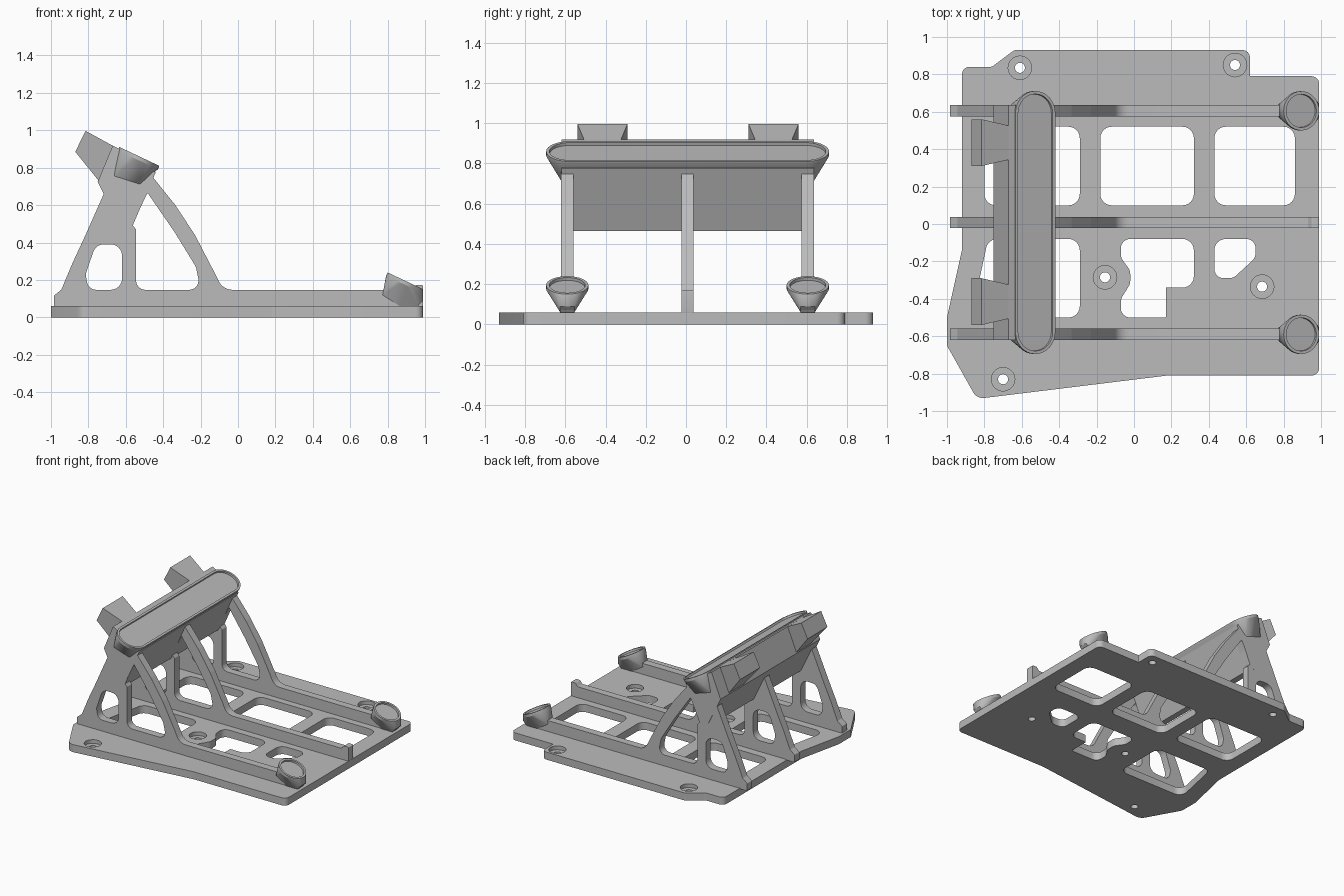
import bpy, bmesh, math
from mathutils import Vector

cube = bpy.data.objects.get("Cube")
if cube:
    bpy.data.objects.remove(cube, do_unlink=True)

grey = bpy.data.materials.new("plain grey")
grey.use_nodes = True
grey.diffuse_color = (0.5, 0.5, 0.5, 1)
grey.node_tree.nodes["Principled BSDF"].inputs["Base Color"].default_value = (0.5, 0.5, 0.5, 1)

PLATE = 0.06
RIB_Y = (0.605, 0.008, -0.59)
TILT = math.radians(25.3)


def finish(ob):
    ob.data.materials.clear()
    ob.data.materials.append(grey)
    bpy.ops.object.select_all(action='DESELECT')
    ob.select_set(True)
    bpy.context.view_layer.objects.active = ob
    bpy.ops.object.shade_smooth_by_angle(angle=math.radians(22))


def mesh_object(name, bm):
    bmesh.ops.recalc_face_normals(bm, faces=bm.faces)
    me = bpy.data.meshes.new(name)
    bm.to_mesh(me)
    bm.free()
    ob = bpy.data.objects.new(name, me)
    bpy.context.collection.objects.link(ob)
    return ob


def rounded(points, radius):
    """Round the corners of a closed outline; a third value overrides the radius."""
    out = []
    for i, p in enumerate(points):
        c = Vector(p[:2])
        a = Vector(points[i - 1][:2]) - c
        b = Vector(points[(i + 1) % len(points)][:2]) - c
        r = p[2] if len(p) > 2 else radius
        turn = a.angle(b)
        if r == 0 or turn > 3.1:
            out.append(c)
            continue
        t = min(r / math.tan(turn / 2), a.length * 0.49, b.length * 0.49)
        s, e = c + a.normalized() * t, c + b.normalized() * t
        for k in range(7):
            f = k / 6
            # Weighted curve that follows a circular arc
            w = math.sin(turn / 2)
            q0, q1, q2 = (1 - f) ** 2, 2 * f * (1 - f) * w, f * f
            out.append((s * q0 + c * q1 + e * q2) / (q0 + q1 + q2))
    return out


def circle(x, y, r, n=24):
    return [(x + r * math.cos(2 * math.pi * k / n), y + r * math.sin(2 * math.pi * k / n)) for k in range(n)]


def rect(x0, x1, y0, y1):
    return [(x0, y0), (x1, y0), (x1, y1), (x0, y1)]


def slab(name, loops, thickness):
    """Extrude an outline with holes about its own plane."""
    cu = bpy.data.curves.new(name, 'CURVE')
    cu.dimensions, cu.fill_mode, cu.extrude = '2D', 'BOTH', thickness / 2
    for loop in loops:
        sp = cu.splines.new('POLY')
        sp.points.add(len(loop) - 1)
        for pt, p in zip(sp.points, loop):
            pt.co = (p[0], p[1], 0, 1)
        sp.use_cyclic_u = True
    ob = bpy.data.objects.new(name, cu)
    bpy.context.collection.objects.link(ob)
    bpy.ops.object.select_all(action='DESELECT')
    ob.select_set(True)
    bpy.context.view_layer.objects.active = ob
    bpy.ops.object.convert(target='MESH')
    ob = bpy.context.view_layer.objects.active
    bm = bmesh.new()
    bm.from_mesh(ob.data)
    bmesh.ops.remove_doubles(bm, verts=bm.verts, dist=0.0001)
    bmesh.ops.recalc_face_normals(bm, faces=bm.faces)
    bm.to_mesh(ob.data)
    bm.free()
    return ob


# Base plate with windows and screw holes
outline = rounded([(-0.92, 0.84), (-0.76, 0.84), (-0.64, 0.93), (0.62, 0.93), (0.62, 0.79, 0.005),
                   (0.99, 0.79), (0.99, -0.81), (0.18, -0.81), (-0.84, -0.935, 0.06),
                   (-1.0, -0.65), (-1.0, -0.5), (-0.92, -0.14)], 0.04)
windows = [rect(-0.8, -0.29, 0.1, 0.52), rect(-0.18, 0.32, 0.1, 0.52), rect(0.43, 0.86, 0.1, 0.52),
           [(-0.87, -0.5), (-0.29, -0.5), (-0.29, -0.08), (-0.78, -0.08)],
           [(0.32, -0.08), (-0.07, -0.08), (-0.07, -0.18), (-0.02, -0.25), (-0.02, -0.32),
            (-0.07, -0.4), (-0.07, -0.5), (0.17, -0.5, 0.005), (0.17, -0.34, 0.005), (0.32, -0.34)],
           [(0.43, -0.08), (0.43, -0.29), (0.53, -0.29), (0.65, -0.18), (0.65, -0.08)]]
screws = [(-0.61, 0.835), (0.54, 0.85), (-0.155, -0.285), (0.685, -0.335), (-0.7, -0.83)]
base = slab("base_plate", [outline] + [rounded(w, 0.06) for w in windows]
            + [circle(x, y, 0.027) for x, y in screws], PLATE)
base.location.z = PLATE / 2

# Screw head recesses
bm = bmesh.new()
for x, y in screws:
    top = [bm.verts.new((px, py, 0.1)) for px, py in circle(x, y, 0.063)]
    low = [bm.verts.new((px, py, 0.03)) for px, py in circle(x, y, 0.063)]
    bm.faces.new(top)
    bm.faces.new(low[::-1])
    for i in range(len(top)):
        bm.faces.new((top[i - 1], low[i - 1], low[i], top[i]))
cutter = mesh_object("screw_recess_cutter", bm)
cutter.hide_render = True
cutter.hide_set(True)
mod = base.modifiers.new("recesses", 'BOOLEAN')
mod.operation, mod.solver, mod.object = 'DIFFERENCE', 'EXACT', cutter
bpy.context.view_layer.objects.active = base
bpy.ops.object.modifier_apply(modifier=mod.name)
bpy.data.objects.remove(cutter, do_unlink=True)
finish(base)

# Three upright ribs with triangular frames
rib_back = [(-0.985, 0.055), (-0.985, 0.115), (-0.945, 0.147), (-0.885, 0.29), (-0.82, 0.43), (-0.72, 0.655),
            (-0.7, 0.73), (-0.65, 0.8), (-0.5, 0.78)]
rib_arm = [(-0.452, 0.746), (-0.335, 0.6), (-0.23, 0.44), (-0.126, 0.24), (-0.08, 0.147, 0.08)]
small_window = rounded([(-0.8, 0.147), (-0.62, 0.147), (-0.62, 0.39), (-0.76, 0.39), (-0.815, 0.23)], 0.06)
large_window = rounded([(-0.484, 0.666, 0.004), (-0.565, 0.495, 0.004), (-0.545, 0.47, 0.01), (-0.545, 0.147, 0.05),
                        (-0.2, 0.147, 0.05), (-0.225, 0.27, 0.05), (-0.34, 0.457)], 0)
for name, y in zip(("left_rib", "middle_rib", "right_rib"), RIB_Y):
    if name == "middle_rib":
        end = [(0.93, 0.147), (0.95, 0.172), (0.99, 0.172), (0.99, 0.055)]
    else:
        end = [(0.95, 0.147), (0.985, 0.13), (0.985, 0.09), (0.96, 0.055)]
    rib = slab(name, [rounded(rib_back + rib_arm + end, 0.008), small_window, large_window], 0.06)
    rib.rotation_euler.x = math.pi / 2
    rib.location.y = y
    finish(rib)

# Cross beam joining the rib tops
beam = slab("cross_beam", [[(-0.67, 0.918), (-0.75, 0.725), (-0.623, 0.463), (-0.575, 0.463),
                            (-0.44, 0.775), (-0.6, 0.86), (-0.636, 0.902)]], 1.255)
beam.rotation_euler.x = math.pi / 2
beam.location.y = 0.008
finish(beam)


def rest(name, centre, radius, half, foot):
    """Tilted round-ended rest tapering to a narrow foot, with a shallow recess on top."""
    u = Vector((math.cos(TILT), 0, -math.sin(TILT)))
    n = Vector((math.sin(TILT), 0, math.cos(TILT)))
    c = Vector(centre)
    bm = bmesh.new()
    for depth in (0, 0.02):
        for side in (1, -1):
            for k in range(17):
                a = math.pi * k / 16
                v = Vector((0, side * (half + radius * math.sin(a)), 0))
                bm.verts.new(c + u * radius * math.cos(a) + v - n * depth)
    for x, z in foot:
        for side in (1, -1):
            bm.verts.new((x, c.y + side * (half + 0.035), z))
    bmesh.ops.remove_doubles(bm, verts=bm.verts, dist=0.0005)
    hull = bmesh.ops.convex_hull(bm, input=bm.verts)
    loose = [e for e in hull["geom_interior"] if isinstance(e, bmesh.types.BMVert)]
    bmesh.ops.delete(bm, geom=loose, context='VERTS')
    bmesh.ops.recalc_face_normals(bm, faces=bm.faces)
    bmesh.ops.dissolve_limit(bm, angle_limit=0.01, verts=bm.verts, edges=bm.edges)
    top = [f for f in bm.faces if f.normal.dot(n) > 0.999]
    bmesh.ops.inset_region(bm, faces=top, thickness=0.016, use_even_offset=True)
    bmesh.ops.inset_region(bm, faces=top, thickness=0.001, depth=-0.015, use_even_offset=True)
    finish(mesh_object(name, bm))


rest("upper_rest", (-0.527, 0.008, 0.86), 0.118, 0.585, [(-0.67, 0.745), (-0.53, 0.7)])
for name, y in (("left_front_rest", RIB_Y[0]), ("right_front_rest", RIB_Y[2])):
    rest(name, (0.895, y, 0.195), 0.105, 0, [(0.773, 0.12), (0.865, 0.06), (0.96, 0.06), (0.99, 0.09)])

# Rear hooks that flare away from the beam
for name, y in (("left_hook", 0.435), ("right_hook", -0.415)):
    bm = bmesh.new()
    for x, z, w in ((-0.815, 0.997, 0.125), (-0.87, 0.885, 0.125), (-0.745, 0.73, 0.09), (-0.665, 0.915, 0.09)):
        for side in (1, -1):
            bm.verts.new((x, y + side * w, z))
    bmesh.ops.convex_hull(bm, input=bm.verts)
    bmesh.ops.dissolve_limit(bm, angle_limit=0.01, verts=bm.verts, edges=bm.edges)
    finish(mesh_object(name, bm))
